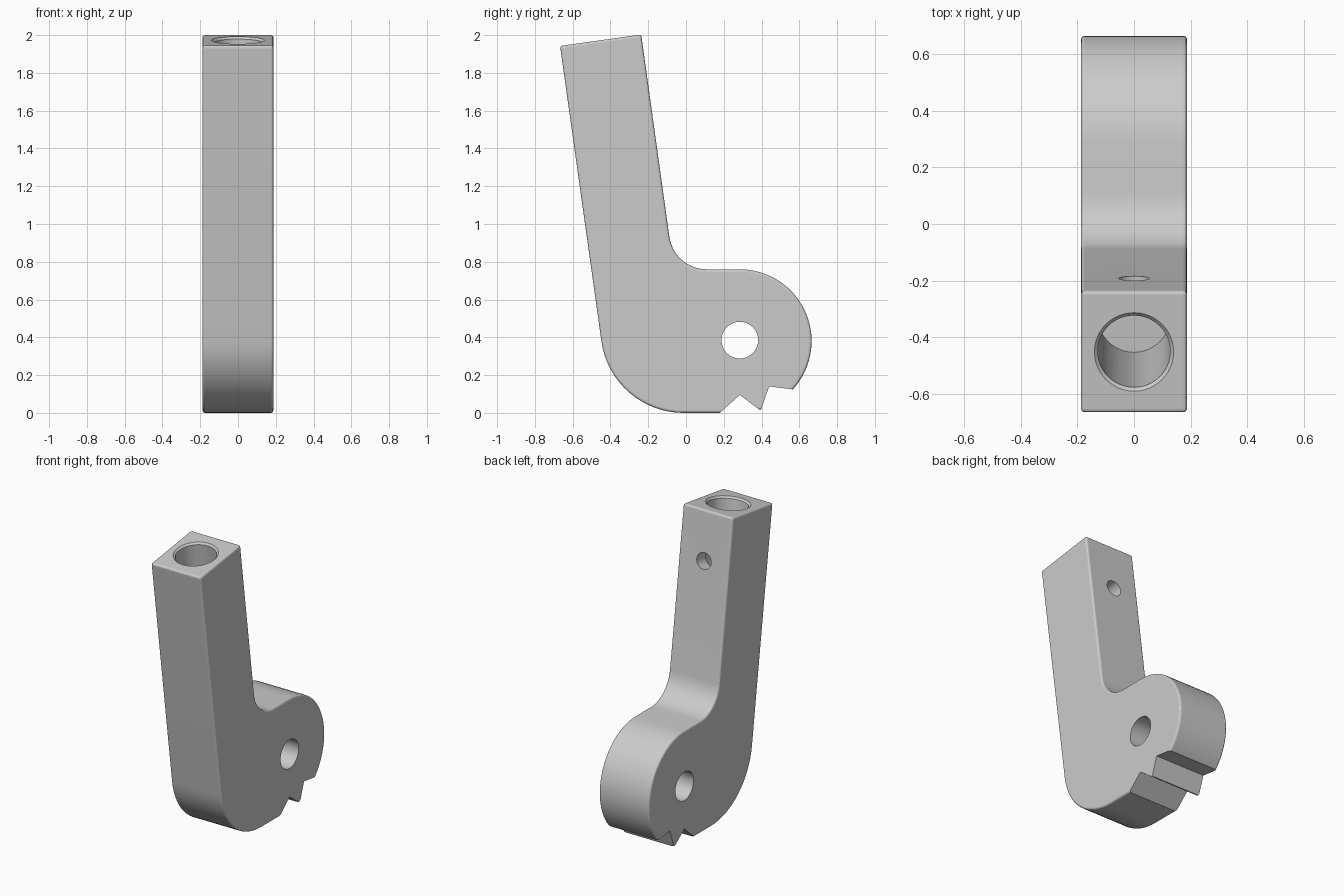
import bpy
import bmesh
from math import sin, cos, radians
from mathutils import Vector

cube = bpy.data.objects.get("Cube")
if cube:
    bpy.data.objects.remove(cube)

TILT = radians(8)
HALF_WIDTH = 0.1875
UP = Vector((0, -sin(TILT), cos(TILT)))     # along the handle
BACK = Vector((0, cos(TILT), sin(TILT)))    # out of the handle's back face


def arc(cy, cz, r, start, end, steps):
    """Points on an arc in the side plane, angles in degrees."""
    angles = [radians(start + (end - start) * i / steps) for i in range(steps + 1)]
    return [(cy + r * cos(a), cz + r * sin(a)) for a in angles]


def prism(name, points, half):
    """Extrude a side outline across the width."""
    bm = bmesh.new()
    face = bm.faces.new([bm.verts.new((-half, y, z)) for y, z in points])
    ext = bmesh.ops.extrude_face_region(bm, geom=[face])
    moved = [v for v in ext["geom"] if isinstance(v, bmesh.types.BMVert)]
    bmesh.ops.translate(bm, verts=moved, vec=(2 * half, 0, 0))
    bmesh.ops.recalc_face_normals(bm, faces=bm.faces)
    mesh = bpy.data.meshes.new(name)
    bm.to_mesh(mesh)
    bm.free()
    obj = bpy.data.objects.new(name, mesh)
    bpy.context.collection.objects.link(obj)
    return obj


def round_cutter(name, center, rotation, r1, r2, depth):
    bpy.ops.mesh.primitive_cone_add(vertices=48, radius1=r1, radius2=r2, depth=depth,
                                    location=center, rotation=rotation)
    bpy.context.object.name = name
    return bpy.context.object


# Bracket body: tilted handle, inner fillet, round pivot end, round heel
back_top = Vector((0, -0.237, 2.003))
front_top = back_top - BACK * 0.434
outline = [(front_top.y, front_top.z), (back_top.y, back_top.z)]
outline += arc(0.11, 0.96, 0.2, 188, 270, 12)
outline += arc(0.285, 0.38, 0.38, 90, -90, 30)
outline += arc(-0.012, 0.44, 0.44, 270, 188, 16)
body = prism("lever_bracket", outline, HALF_WIDTH)

# Softened rims
bevel = body.modifiers.new("rim", "BEVEL")
bevel.width = 0.013
bevel.segments = 3
bevel.limit_method = "ANGLE"
bevel.angle_limit = radians(40)

# Handle socket with countersink, set screw hole, pivot hole, two notches
mouth = (front_top + back_top) / 2
screw = Vector((0, -0.19, 1.68))
cutters = [
    round_cutter("socket_cutter", mouth - UP * 0.4, (TILT, 0, 0), 0.128, 0.128, 1.0),
    round_cutter("countersink_cutter", mouth, (TILT, 0, 0), 0.127, 0.153, 0.026),
    round_cutter("screw_cutter", screw - BACK * 0.05, (TILT - radians(90), 0, 0),
                 0.054, 0.054, 0.3),
    round_cutter("pivot_cutter", (0, 0.285, 0.385), (0, radians(90), 0), 0.097, 0.097, 1),
    prism("v_notch_cutter", [(0.085, -0.085), (0.285, 0.095), (0.485, -0.055)], 0.5),
    prism("step_notch_cutter",
          [(0.36, -0.09), (0.44, 0.14), (0.68, 0.11), (0.7, -0.1)], 0.5),
]
for cutter in cutters:
    cutter.hide_render = True
    cut = body.modifiers.new(cutter.name, "BOOLEAN")
    cut.operation = "DIFFERENCE"
    cut.solver = "EXACT"
    cut.object = cutter

# Apply everything, then drop the cutters
bpy.ops.object.select_all(action="DESELECT")
body.select_set(True)
bpy.context.view_layer.objects.active = body
for name in [m.name for m in body.modifiers]:
    bpy.ops.object.modifier_apply(modifier=name)
for cutter in cutters:
    bpy.data.objects.remove(cutter)

# Plain grey finish
grey = bpy.data.materials.new("plain_grey")
grey.use_nodes = True
color = (0.6, 0.6, 0.6, 1)
grey.diffuse_color = color
grey.node_tree.nodes["Principled BSDF"].inputs["Base Color"].default_value = color
body.data.materials.clear()
body.data.materials.append(grey)
for poly in body.data.polygons:
    poly.material_index = 0
bpy.ops.object.shade_smooth_by_angle(angle=radians(12))
